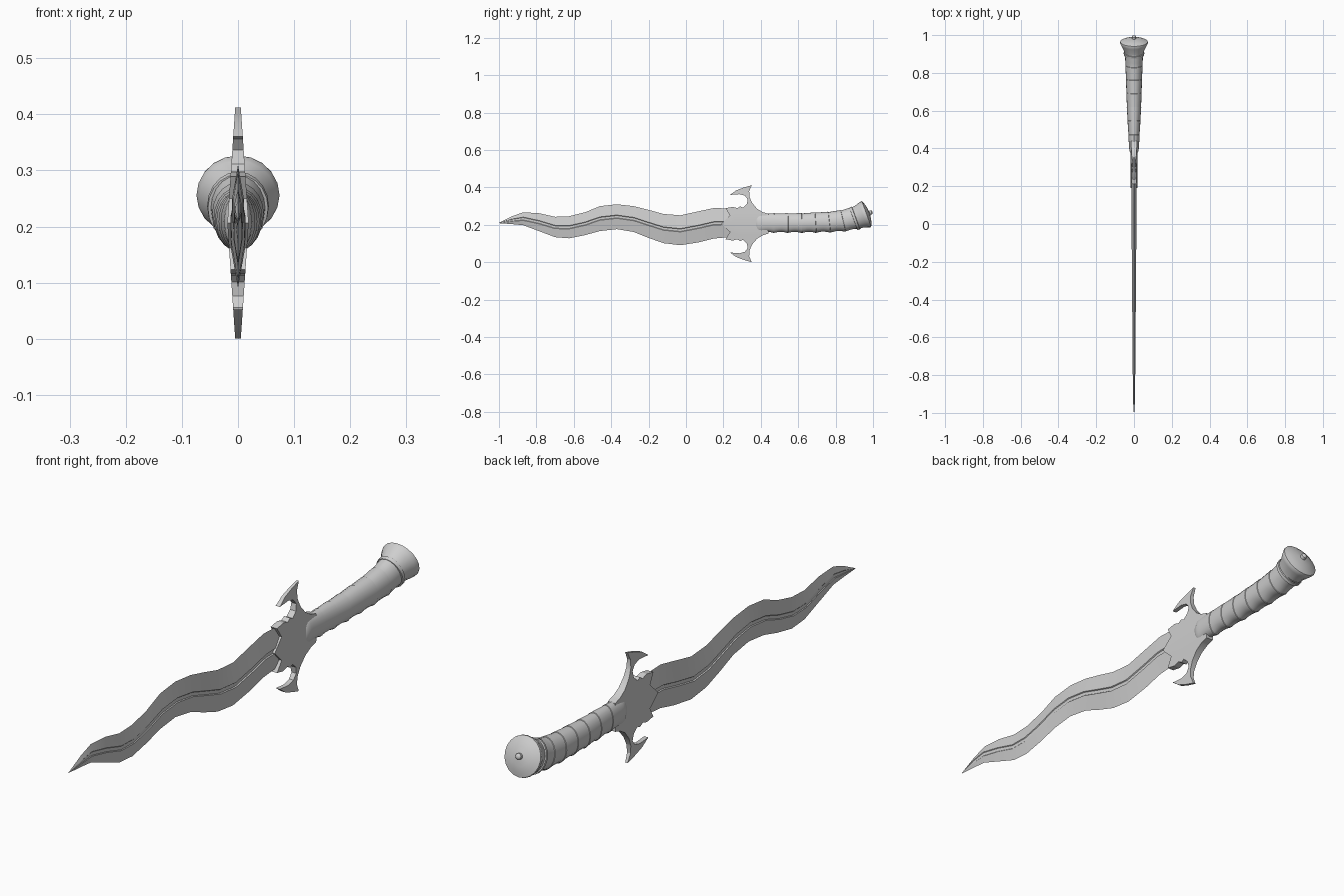
import bpy, bmesh, math
from mathutils import Vector

if "Cube" in bpy.data.objects:
    bpy.data.objects.remove(bpy.data.objects["Cube"])

steel = bpy.data.materials.new("plain_grey")
steel.use_nodes = True
GREY = (0.62, 0.62, 0.62, 1)
steel.diffuse_color = GREY
steel.node_tree.nodes["Principled BSDF"].inputs["Base Color"].default_value = GREY


def finish(name, bm, angle):
    bmesh.ops.recalc_face_normals(bm, faces=bm.faces)
    mesh = bpy.data.meshes.new(name)
    bm.to_mesh(mesh)
    bm.free()
    mesh.materials.append(steel)
    ob = bpy.data.objects.new(name, mesh)
    bpy.context.collection.objects.link(ob)
    bpy.ops.object.select_all(action='DESELECT')
    ob.select_set(True)
    bpy.context.view_layer.objects.active = ob
    bpy.ops.object.shade_smooth_by_angle(angle=math.radians(angle))
    return ob


def loft(name, rings, angle):
    """Skin a row of equal rings of points and cap both ends."""
    bm = bmesh.new()
    rows = [[bm.verts.new(p) for p in ring] for ring in rings]
    n = len(rows[0])
    for a, b in zip(rows, rows[1:]):
        for i in range(n):
            j = (i + 1) % n
            bm.faces.new((a[i], a[j], b[j], b[i]))
    bm.faces.new(rows[0])
    bm.faces.new(rows[-1])
    return finish(name, bm, angle)


def oval(y, z, hx, hz, tilt, lift=0.0, sides=20):
    """Oval ring across the grip axis; lift flattens its underside."""
    ring = []
    for i in range(sides):
        a = math.tau * i / sides
        u, v = hx * math.cos(a), hz * math.sin(a)
        v += lift * max(0, -math.sin(a)) ** 2
        ring.append(Vector((u, y - v * math.sin(tilt), z + v * math.cos(tilt))))
    return ring


# Wavy blade: (y, lower edge, upper edge), with a narrow fuller down the middle
BLADE = [(-1, .209, .211), (-.93, .204, .246), (-.87, .198, .267), (-.785, .166, .262),
         (-.70, .134, .243), (-.625, .128, .246), (-.54, .145, .267), (-.46, .167, .30),
         (-.37, .177, .31), (-.28, .162, .30), (-.2, .13, .28), (-.12, .102, .258),
         (-.03, .091, .251), (.07, .107, .273), (.15, .127, .29), (.3, .14, .285)]
rings = []
for y, low, high in BLADE:
    mid, half = (low + high) / 2, (high - low) / 2
    thick = min(.005 + .008 * (y + 1), .013) if y > -1 else .001
    w = min(.009, half * .3)
    side = [(thick, mid - w), (thick * .7, mid - w * .7), (thick * .7, mid + w * .7), (thick, mid + w)]
    rings.append([(0, y, low)] + [(x, y, z) for x, z in side] + [(0, y, high)]
                 + [(-x, y, z) for x, z in reversed(side)])
loft("blade", rings, 12)

# Guard: half outline (y, height above the axis) with a hooked crescent, mirrored below
AXIS = .206
HALF = [(.19, 0), (.235, .044), (.212, .083), (.25, .09), (.275, .083), (.29, .093),
        (.305, .086), (.325, .105), (.33, .13), (.315, .15), (.285, .158), (.235, .154),
        (.268, .178), (.31, .194), (.352, .206), (.338, .175), (.339, .145), (.353, .112),
        (.38, .08), (.41, .062), (.44, .053)]
outline = [(y, AXIS + h) for y, h in HALF] + [(y, AXIS - h) for y, h in reversed(HALF[1:])]
bm = bmesh.new()
face = bm.faces.new([bm.verts.new((.01, y, z)) for y, z in outline])
ext = bmesh.ops.extrude_face_region(bm, geom=[face])
bmesh.ops.translate(bm, vec=(-.02, 0, 0), verts=[g for g in ext["geom"] if isinstance(g, bmesh.types.BMVert)])
bmesh.ops.triangulate(bm, faces=[f for f in bm.faces if len(f.verts) > 4])
for h in (-.14, -.1, -.06, 0, .06, .1, .14):
    bmesh.ops.bisect_plane(bm, geom=bm.verts[:] + bm.edges[:] + bm.faces[:],
                           plane_co=(0, 0, AXIS + h), plane_no=(0, 0, 1))
for v in bm.verts:
    reach = abs(v.co.z - AXIS) / .206
    v.co.x = math.copysign(.019 - .014 * reach, v.co.x)
finish("guard", bm, 25)

# Grip path: (y, z, half width, half height, tilt in degrees)
GRIP = [(.40, .209, .026, .052, 0), (.62, .209, .038, .053, 1), (.77, .214, .043, .056, 7),
        (.85, .222, .046, .059, 14), (.915, .238, .049, .062, 20)]


def grip_at(y):
    for a, b in zip(GRIP, GRIP[1:]):
        if y <= b[0]:
            t = (y - a[0]) / (b[0] - a[0])
            return [p + (q - p) * t for p, q in zip(a, b)]
    return list(GRIP[-1])


# Wrapped grip: seven bands, each stepping down to the next, with finger hollows below
rings = [oval(.368, .209, .012, .03, 0), oval(.375, .209, .019, .043, 0),
         oval(.388, .209, .024, .05, 0)]
BANDS, STEPS = 7, 6
length = (GRIP[-1][0] - GRIP[0][0]) / BANDS
for band in range(BANDS):
    for s in range(STEPS + 1):
        t = s / STEPS
        y, z, hx, hz, tilt = grip_at(GRIP[0][0] + length * (band + t * .98))
        swell = .98 + .035 * t
        rings.append(oval(y, z, hx * swell, hz * swell, math.radians(tilt),
                          .006 * math.sin(math.pi * t)))
loft("grip", rings, 30)

# Flared pommel with a domed cap and end button: (distance along axis, radius)
tilt = math.radians(20)
POMMEL = [(-.012, .05), (-.01, .064), (.002, .065), (.004, .06), (.02, .062), (.045, .07),
          (.058, .074), (.064, .073), (.072, .055), (.078, .034), (.081, .011),
          (.092, .011), (.096, .008), (.098, .003)]
rings = []
for s, r in POMMEL:
    squash = min(1, .84 + .16 * max(0, s) / .05)
    rings.append(oval(.905 + s * math.cos(tilt), .236 + s * math.sin(tilt),
                      r * squash, r, tilt))
loft("pommel", rings, 35)
